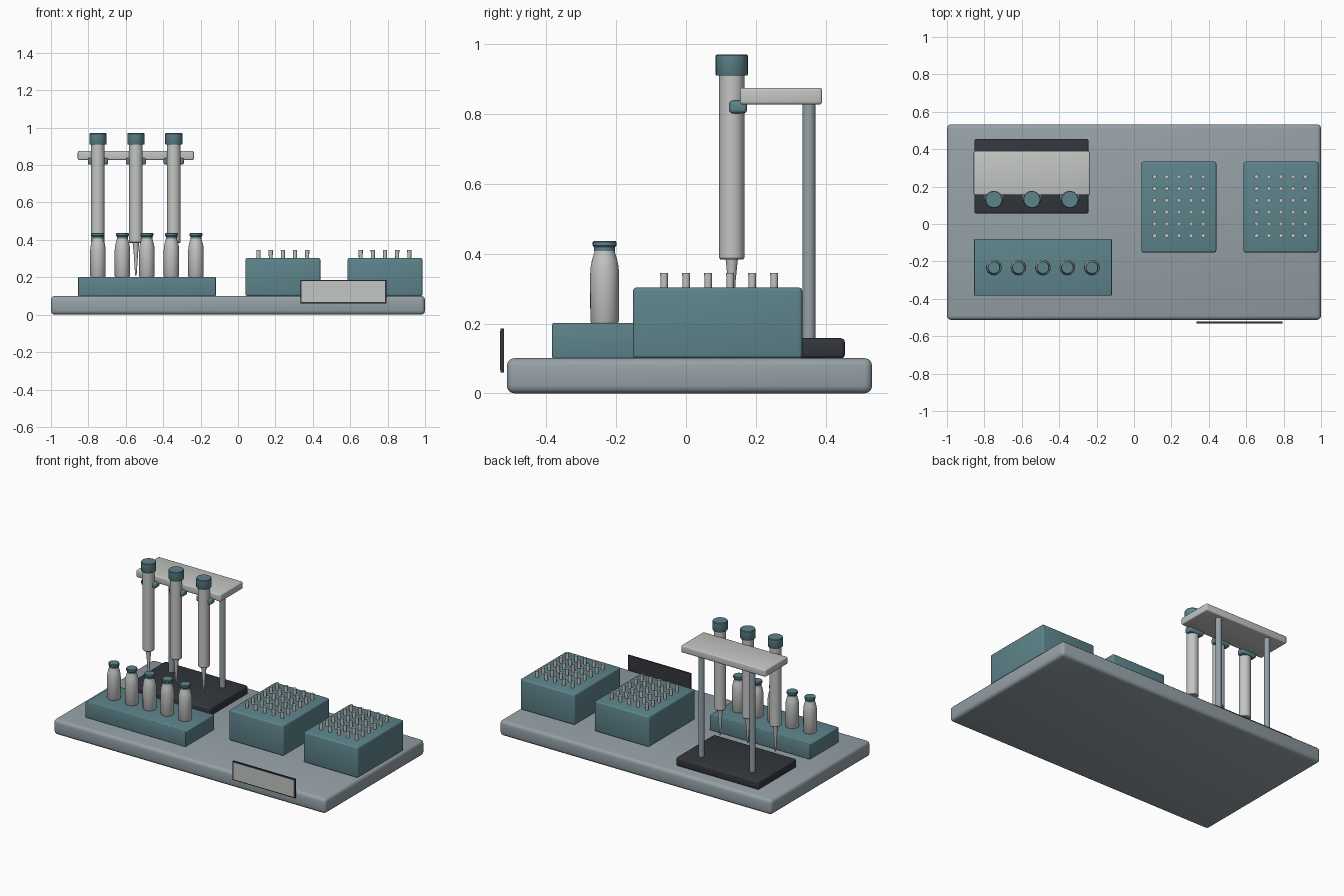
import bpy, bmesh, math
from mathutils import Matrix

if "Cube" in bpy.data.objects:
    bpy.data.objects.remove(bpy.data.objects["Cube"])


def material(name, rgb):
    m = bpy.data.materials.new(name)
    m.diffuse_color = (*rgb, 1)
    m.use_nodes = True
    m.node_tree.nodes["Principled BSDF"].inputs["Base Color"].default_value = m.diffuse_color
    return m


TEAL = material("teal plastic", (0.11, 0.23, 0.26))
GREY = material("blue grey", (0.30, 0.355, 0.385))
LIGHT = material("light grey", (0.55, 0.565, 0.55))
DARK = material("charcoal", (0.033, 0.037, 0.046))


def finish(bm, name, mat):
    bmesh.ops.recalc_face_normals(bm, faces=bm.faces[:])
    me = bpy.data.meshes.new(name)
    bm.to_mesh(me)
    bm.free()
    me.materials.append(mat)
    ob = bpy.data.objects.new(name, me)
    bpy.context.collection.objects.link(ob)
    bpy.ops.object.select_all(action='DESELECT')
    ob.select_set(True)
    bpy.context.view_layer.objects.active = ob
    bpy.ops.object.shade_smooth_by_angle(angle=math.radians(35))
    return ob


def box(name, x, y, z, mat, bevel=0.0, segments=3):
    """Rounded box given its (min, max) along each axis."""
    bm = bmesh.new()
    bmesh.ops.create_cube(bm, size=1)
    for v in bm.verts:
        v.co = [(a + b) / 2 + c * (b - a) for (a, b), c in zip((x, y, z), v.co)]
    if bevel:
        bmesh.ops.bevel(bm, geom=bm.edges[:], offset=bevel, segments=segments,
                        profile=0.5, affect='EDGES')
    return finish(bm, name, mat)


def lathe(name, profile, places, mat, sides=32):
    """Turn a (radius, z) profile and repeat it at each (x, y) place."""
    bm = bmesh.new()
    for px, py in places:
        rings = []
        for r, z in profile:
            rings.append([bm.verts.new((px + r * math.cos(i * math.tau / sides),
                                        py + r * math.sin(i * math.tau / sides), z))
                          for i in range(sides)])
        for a, b in zip(rings, rings[1:]):
            for i in range(sides):
                j = (i + 1) % sides
                bm.faces.new((a[i], a[j], b[j], b[i]))
        bm.faces.new(rings[0])
        bm.faces.new(rings[-1])
    return finish(bm, name, mat)


# Base tray and name plate in front of it
box("base_tray", (-1, 1), (-0.513, 0.533), (0, 0.101), GREY, 0.022)
box("plate_frame", (0.333, 0.793), (-0.531, -0.521), (0.06, 0.186), DARK)
box("plate_face", (0.34, 0.786), (-0.533, -0.530), (0.067, 0.179), LIGHT)

# Pipette stand
box("stand_foot", (-0.853, -0.243), (0.055, 0.455), (0.1, 0.158), DARK, 0.012)
lathe("stand_posts", [(0.019, 0.157), (0.019, 0.84)],
      [(-0.735, 0.352), (-0.36, 0.352)], GREY)
box("stand_shelf", (-0.857, -0.236), (0.154, 0.39), (0.827, 0.875), LIGHT, 0.008)

# Pipettes
pipettes = [(-0.749 + 0.203 * i, 0.131) for i in range(3)]
lathe("pipette_barrels", [(0.033, 0.384), (0.036, 0.388), (0.036, 0.915)], pipettes, LIGHT)
lathe("pipette_nozzles", [(0.019, 0.39), (0.017, 0.38), (0.011, 0.32), (0.004, 0.21)],
      pipettes, LIGHT, 24)
lathe("pipette_caps", [(0.044, 0.91), (0.046, 0.913), (0.046, 0.967), (0.043, 0.971)],
      pipettes, TEAL)
for px, py in pipettes:
    box("pipette_clip", (px - 0.054, px + 0.054), (0.124, 0.175), (0.802, 0.838), TEAL, 0.01)

# Vial rack with vials
box("vial_rack", (-0.855, -0.118), (-0.383, -0.08), (0.1, 0.202), TEAL, 0.005)
vials = [(-0.749 + 0.131 * i, -0.233) for i in range(5)]
lathe("vial_bodies", [(0.037, 0.2), (0.041, 0.206), (0.0415, 0.34), (0.040, 0.362),
                      (0.036, 0.383), (0.030, 0.402), (0.028, 0.415)], vials, LIGHT)
lathe("vial_collars", [(0.030, 0.408), (0.030, 0.424)], vials, TEAL)
lathe("vial_caps", [(0.031, 0.419), (0.034, 0.423), (0.034, 0.433), (0.031, 0.437)],
      vials, TEAL)

# Tip boxes with a grid of tips
for cx in (0.24, 0.786):
    box("tip_box", (cx - 0.2, cx + 0.2), (-0.152, 0.333), (0.1, 0.303), TEAL, 0.01)
    tips = [(cx + 0.065 * (i - 2), 0.095 + 0.063 * (j - 2.5))
            for i in range(5) for j in range(6)]
    lathe("tips", [(0.010, 0.295), (0.0115, 0.345)], tips, LIGHT, 12)
